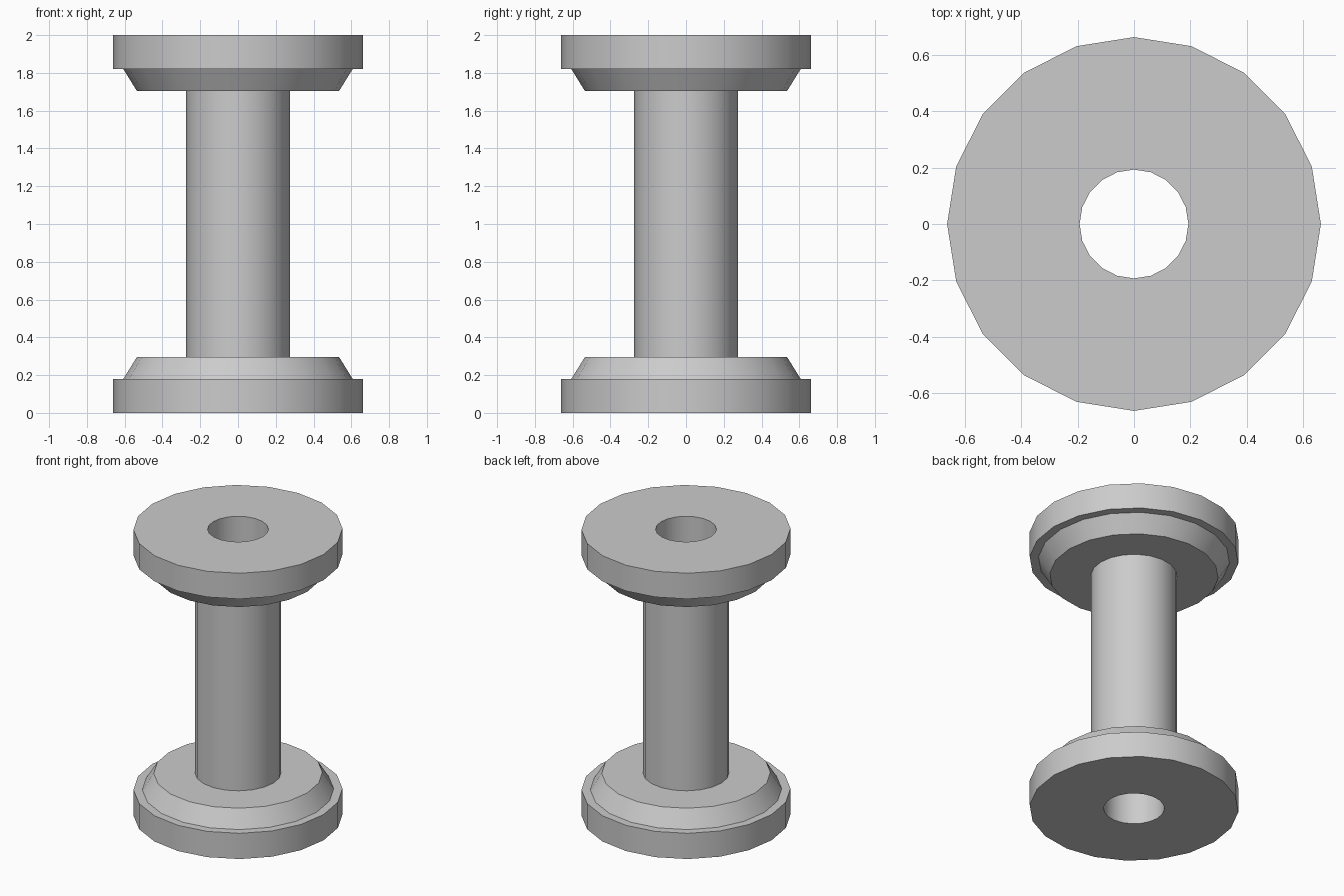
import bpy, bmesh, math

if "Cube" in bpy.data.objects:
    bpy.data.objects.remove(bpy.data.objects["Cube"])

SIDES = 20
HEIGHT = 2.0

# Lower half of the spool outline (radius, height), from the bore outward
half = [(0.193, 0.0), (0.663, 0.0), (0.663, 0.18),
        (0.607, 0.18), (0.535, 0.296), (0.274, 0.296)]
profile = half + [(r, HEIGHT - z) for r, z in reversed(half)]


def lathe(name, outline):
    """Revolve a closed outline around z."""
    bm = bmesh.new()
    rings = []
    for i in range(SIDES):
        a = 2 * math.pi * i / SIDES
        rings.append([bm.verts.new((r * math.cos(a), r * math.sin(a), z))
                      for r, z in outline])
    n = len(outline)
    for i in range(SIDES):
        p, q = rings[i], rings[(i + 1) % SIDES]
        for j in range(n):
            k = (j + 1) % n
            bm.faces.new((p[j], q[j], q[k], p[k]))
    bmesh.ops.recalc_face_normals(bm, faces=bm.faces)
    mesh = bpy.data.meshes.new(name)
    bm.to_mesh(mesh)
    bm.free()
    obj = bpy.data.objects.new(name, mesh)
    bpy.context.collection.objects.link(obj)
    return obj


# Hollow spool: two bevelled flanges, shaft and through bore
spool = lathe("spool", profile)
bpy.context.view_layer.objects.active = spool
spool.select_set(True)
bpy.ops.object.shade_smooth_by_angle(angle=math.radians(30))
